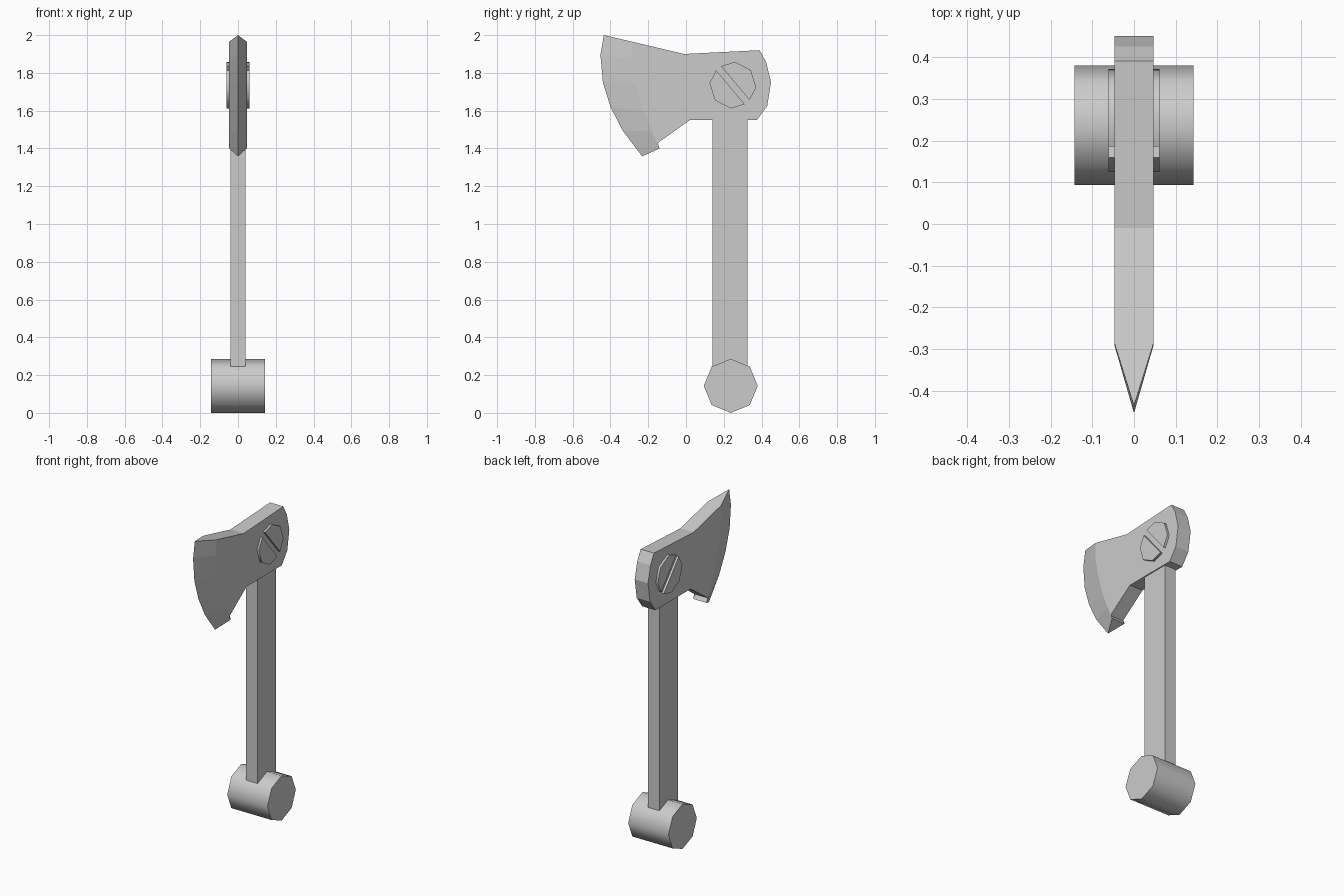
import bpy, bmesh, math
from mathutils import Matrix, Vector

cube = bpy.data.objects.get("Cube")
if cube:
    bpy.data.objects.remove(cube, do_unlink=True)

GREY = (0.6, 0.6, 0.6, 1)
mat = bpy.data.materials.new("plain grey")
mat.use_nodes = True
mat.diffuse_color = GREY
mat.node_tree.nodes["Principled BSDF"].inputs["Base Color"].default_value = GREY


def finish(bm, name, smooth=None):
    bmesh.ops.recalc_face_normals(bm, faces=bm.faces)
    mesh = bpy.data.meshes.new(name)
    bm.to_mesh(mesh)
    bm.free()
    mesh.materials.append(mat)
    obj = bpy.data.objects.new(name, mesh)
    bpy.context.collection.objects.link(obj)
    if smooth:
        bpy.ops.object.select_all(action='DESELECT')
        obj.select_set(True)
        bpy.context.view_layer.objects.active = obj
        bpy.ops.object.shade_smooth_by_angle(angle=math.radians(smooth))
    return obj


def octagon_prism(radius, x0, x1, y, z, turn=0.0):
    """Eight-sided cylinder along x with a vertex on its local y axis."""
    bm = bmesh.new()
    bmesh.ops.create_cone(bm, cap_ends=True, segments=8, radius1=radius,
                          radius2=radius, depth=abs(x1 - x0))
    ring = Matrix(((0, 0, 1), (1, 0, 0), (0, 1, 0))).to_4x4()
    move = Matrix.Translation(((x0 + x1) / 2, y, z))
    # bring one vertex to local y whatever the primitive's starting angle
    v = bm.verts[:][0].co
    start = Matrix.Rotation(-math.atan2(v.y, v.x), 4, 'Z')
    bm.transform(move @ Matrix.Rotation(turn, 4, 'X') @ ring @ start)
    return bm


# Axe head: thick cheeks plus a wedge down to the cutting edge
HALF = 0.047
rim = [(-0.01, 1.90), (0.39, 1.92), (0.425, 1.855), (0.45, 1.75),
       (0.43, 1.625), (0.375, 1.55), (0.02, 1.55), (-0.155, 1.425)]
shoulder = [(-0.14, 1.40), (-0.18, 1.49), (-0.225, 1.60),
            (-0.265, 1.74), (-0.29, 1.87), (-0.285, 1.965)]
edge = [(-0.232, 1.358), (-0.335, 1.494), (-0.40, 1.62),
        (-0.44, 1.75), (-0.453, 1.895), (-0.435, 2.0)]
bm = bmesh.new()
tip = [bm.verts.new((0, *p)) for p in edge]
sides = [[bm.verts.new((x, *p)) for p in rim + shoulder] for x in (-HALF, HALF)]
n, m = len(rim), len(edge)
for side in sides:
    bm.faces.new(side)
    for i in range(m - 1):
        bm.faces.new((side[n + i], side[n + i + 1], tip[i + 1], tip[i]))
a, b = sides
for i in range(n):
    bm.faces.new((a[i], a[i + 1], b[i + 1], b[i]))
bm.faces.new((a[-1], a[0], b[0], b[-1]))
bm.faces.new((a[n], b[n], tip[0]))
bm.faces.new((a[-1], b[-1], tip[-1]))
finish(bm, "axe_head")

# Handle
bm = bmesh.new()
bmesh.ops.create_cube(bm, size=1)
bm.transform(Matrix.Translation((0, 0.2325, 0.9)) @ Matrix.Diagonal((0.08, 0.185, 1.34, 1)))
finish(bm, "handle")

# Pommel crossing the foot of the handle
finish(octagon_prism(0.143, -0.142, 0.142, 0.237, 0.143), "pommel", 50)

# Slotted screw heads, each made of two halves beside an open slot
TURN = math.radians(-50)
across = Vector((0, -math.sin(TURN), math.cos(TURN)))
centre = Vector((0, 0.248, 1.735))
for side, sx in (("left", 1), ("right", -1)):
    for half, s in (("upper", 1), ("lower", -1)):
        bm = octagon_prism(0.124, sx * 0.04, sx * 0.061, centre.y, centre.z, TURN)
        cut = bmesh.ops.bisect_plane(
            bm, geom=bm.verts[:] + bm.edges[:] + bm.faces[:],
            plane_co=centre + across * s * 0.017, plane_no=across * s, clear_inner=True)
        bmesh.ops.holes_fill(bm, edges=[e for e in bm.edges if e.is_boundary])
        finish(bm, f"{side}_screw_{half}_half", 50)
